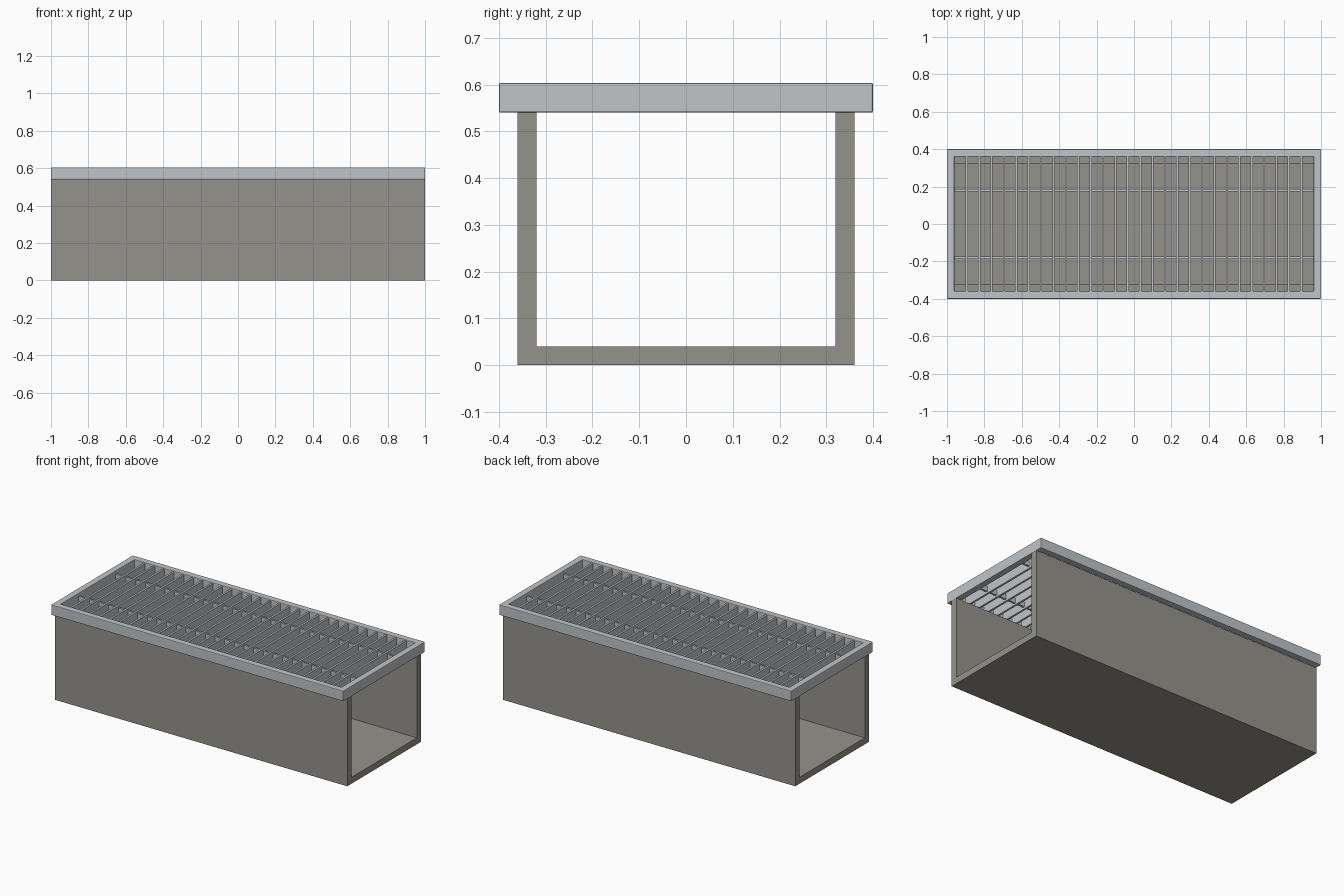
import bpy, bmesh

if "Cube" in bpy.data.objects:
    bpy.data.objects.remove(bpy.data.objects["Cube"])


def material(name, rgb):
    m = bpy.data.materials.new(name)
    m.diffuse_color = (*rgb, 1)
    m.use_nodes = True
    m.node_tree.nodes["Principled BSDF"].inputs["Base Color"].default_value = m.diffuse_color
    return m


concrete = material("concrete", (0.30, 0.29, 0.26))
steel = material("steel", (0.53, 0.56, 0.58))


def new_object(name, bm, mat):
    bmesh.ops.recalc_face_normals(bm, faces=bm.faces)
    me = bpy.data.meshes.new(name)
    bm.to_mesh(me)
    bm.free()
    me.materials.append(mat)
    ob = bpy.data.objects.new(name, me)
    bpy.context.collection.objects.link(ob)
    return ob


def add_box(bm, lo, hi):
    verts = bmesh.ops.create_cube(bm, size=1)["verts"]
    for v in verts:
        v.co = [(a + b) / 2 + c * (b - a) for a, b, c in zip(lo, hi, v.co)]


def extrude_face(bm, face, offset):
    ret = bmesh.ops.extrude_face_region(bm, geom=[face], use_keep_orig=True)
    moved = [g for g in ret["geom"] if isinstance(g, bmesh.types.BMVert)]
    bmesh.ops.translate(bm, verts=moved, vec=offset)


# U-shaped drain channel, open at both ends
bm = bmesh.new()
profile = [(-0.36, 0), (0.36, 0), (0.36, 0.54), (0.32, 0.54),
           (0.32, 0.04), (-0.32, 0.04), (-0.32, 0.54), (-0.36, 0.54)]
face = bm.faces.new([bm.verts.new((-1, y, z)) for y, z in profile])
extrude_face(bm, face, (2, 0, 0))
new_object("drain_channel", bm, concrete)

# Rectangular grate frame: two mitred loops joined into a ring
Z0, Z1, RAIL = 0.54, 0.604, 0.04
bm = bmesh.new()
rings = []
for inset, z in ((0, Z0), (0, Z1), (RAIL, Z1), (RAIL, Z0)):
    x, y = 1 - inset, 0.4 - inset
    rings.append([bm.verts.new((sx * x, sy * y, z))
                  for sx, sy in ((-1, -1), (1, -1), (1, 1), (-1, 1))])
for i in range(4):
    a, b = rings[i], rings[(i + 1) % 4]
    for k in range(4):
        n = (k + 1) % 4
        bm.faces.new((a[k], a[n], b[n], b[k]))
frame = new_object("grate_frame", bm, steel)
bevel = frame.modifiers.new("edge_bevel", "BEVEL")
bevel.width = 0.004
bevel.segments = 2

# Thin upright bars across the channel
BARS = 28
pitch = 1.92 / (BARS + 1)
bm = bmesh.new()
for i in range(BARS):
    x = -0.96 + pitch * (i + 1)
    add_box(bm, (x - 0.006, -0.365, 0.544), (x + 0.006, 0.365, 0.598))
new_object("grate_bars", bm, steel)

# Two lengthwise rods tying the bars together
bm = bmesh.new()
for y in (-0.18, 0.18):
    add_box(bm, (-0.965, y - 0.006, 0.555), (0.965, y + 0.006, 0.585))
new_object("grate_cross_rods", bm, steel)
